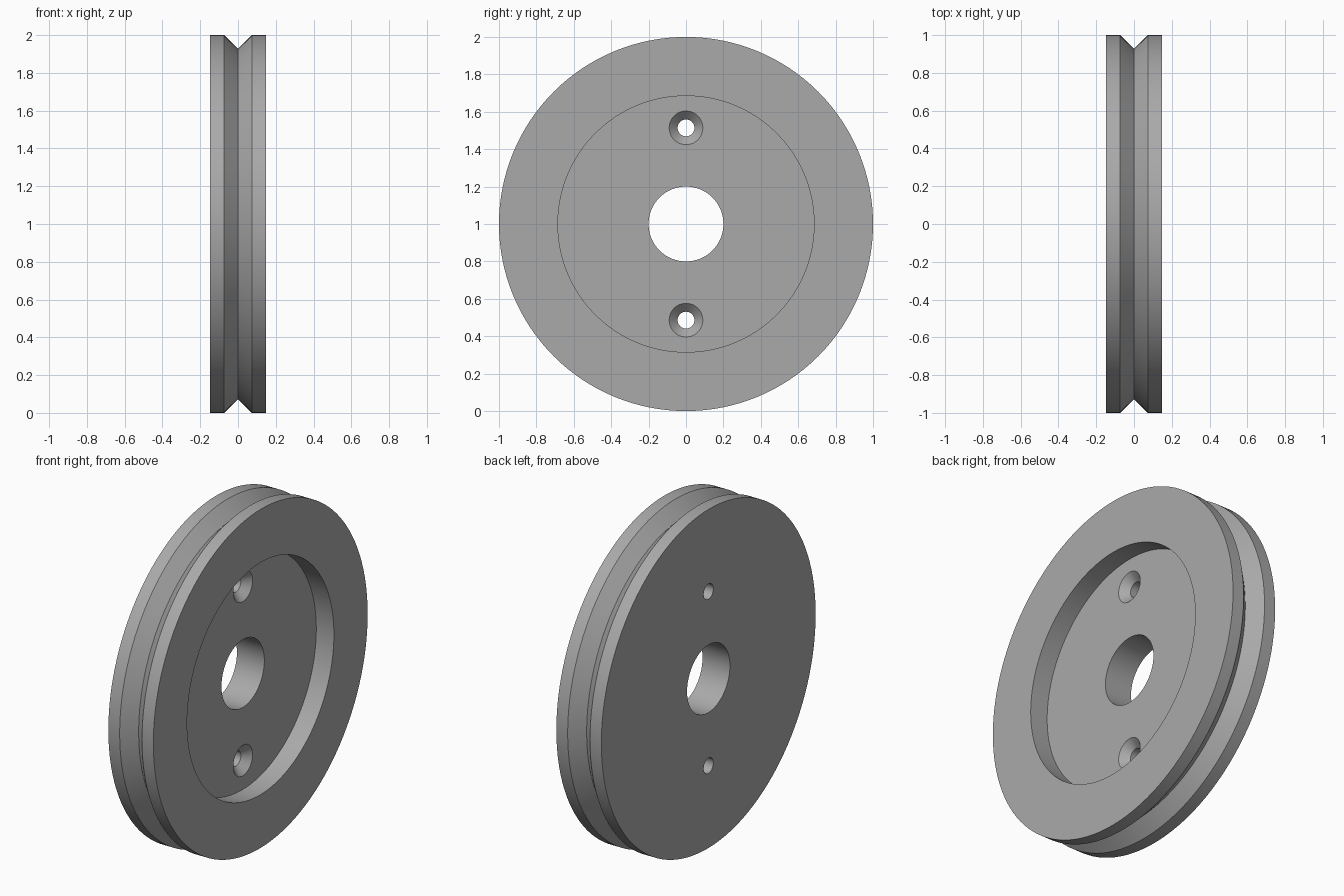
import bpy, bmesh, math

if "Cube" in bpy.data.objects:
    bpy.data.objects.remove(bpy.data.objects["Cube"])

STEPS = 128


def lathe(name, profile, steps, closed, offset_z):
    """Revolve (x, radius) points around the x axis."""
    bm = bmesh.new()
    verts = [bm.verts.new((x, 0, r)) for x, r in profile]
    pairs = list(zip(verts, verts[1:]))
    if closed:
        pairs.append((verts[-1], verts[0]))
    edges = [bm.edges.new(p) for p in pairs]
    bmesh.ops.spin(bm, geom=verts + edges, cent=(0, 0, 0), axis=(1, 0, 0),
                   angle=math.tau, steps=steps, use_duplicate=False)
    bmesh.ops.remove_doubles(bm, verts=bm.verts[:], dist=1e-5)
    if not closed:
        bmesh.ops.holes_fill(bm, edges=[e for e in bm.edges if e.is_boundary], sides=0)
    bmesh.ops.recalc_face_normals(bm, faces=bm.faces[:])
    mesh = bpy.data.meshes.new(name)
    bm.to_mesh(mesh)
    bm.free()
    obj = bpy.data.objects.new(name, mesh)
    obj.location.z = offset_z
    bpy.context.collection.objects.link(obj)
    return obj


grey = bpy.data.materials.new("grey metal")
grey.diffuse_color = (0.40, 0.40, 0.40, 1)
grey.use_nodes = True
grey.node_tree.nodes["Principled BSDF"].inputs["Base Color"].default_value = grey.diffuse_color

# Pulley wheel: bore, flat back, V-grooved rim, recessed front
HALF, FLOOR = 0.147, 0.032
wheel = lathe("pulley_wheel", [
    (-HALF, 0.2), (-HALF, 1.0), (-0.073, 1.0), (0, 0.927), (0.073, 1.0),
    (HALF, 1.0), (HALF, 0.685), (FLOOR, 0.685), (FLOOR, 0.2)], STEPS, True, 1)
wheel.data.materials.append(grey)

# Two countersunk screw holes, above and below the bore
for side in (1, -1):
    cutter = lathe("screw_hole_cutter", [
        (-0.3, 0.045), (FLOOR - 0.045, 0.045), (FLOOR, 0.09), (FLOOR + 0.05, 0.09)],
        48, False, 1 + side * 0.514)
    cutter.data.materials.append(grey)
    cutter.hide_render = True
    cutter.hide_set(True)
    mod = wheel.modifiers.new("screw_hole", 'BOOLEAN')
    mod.operation, mod.solver, mod.object = 'DIFFERENCE', 'EXACT', cutter

# Apply the cuts, then discard the cutters
bpy.context.view_layer.update()
graph = bpy.context.evaluated_depsgraph_get()
cut_mesh = bpy.data.meshes.new_from_object(wheel.evaluated_get(graph))
wheel.modifiers.clear()
wheel.data = cut_mesh
for obj in list(bpy.data.objects):
    if obj is not wheel and obj.name.startswith("screw_hole_cutter"):
        bpy.data.objects.remove(obj)

# Smooth curved walls with sharp rims
bpy.context.view_layer.objects.active = wheel
wheel.select_set(True)
bpy.ops.object.shade_smooth_by_angle(angle=math.radians(30))
